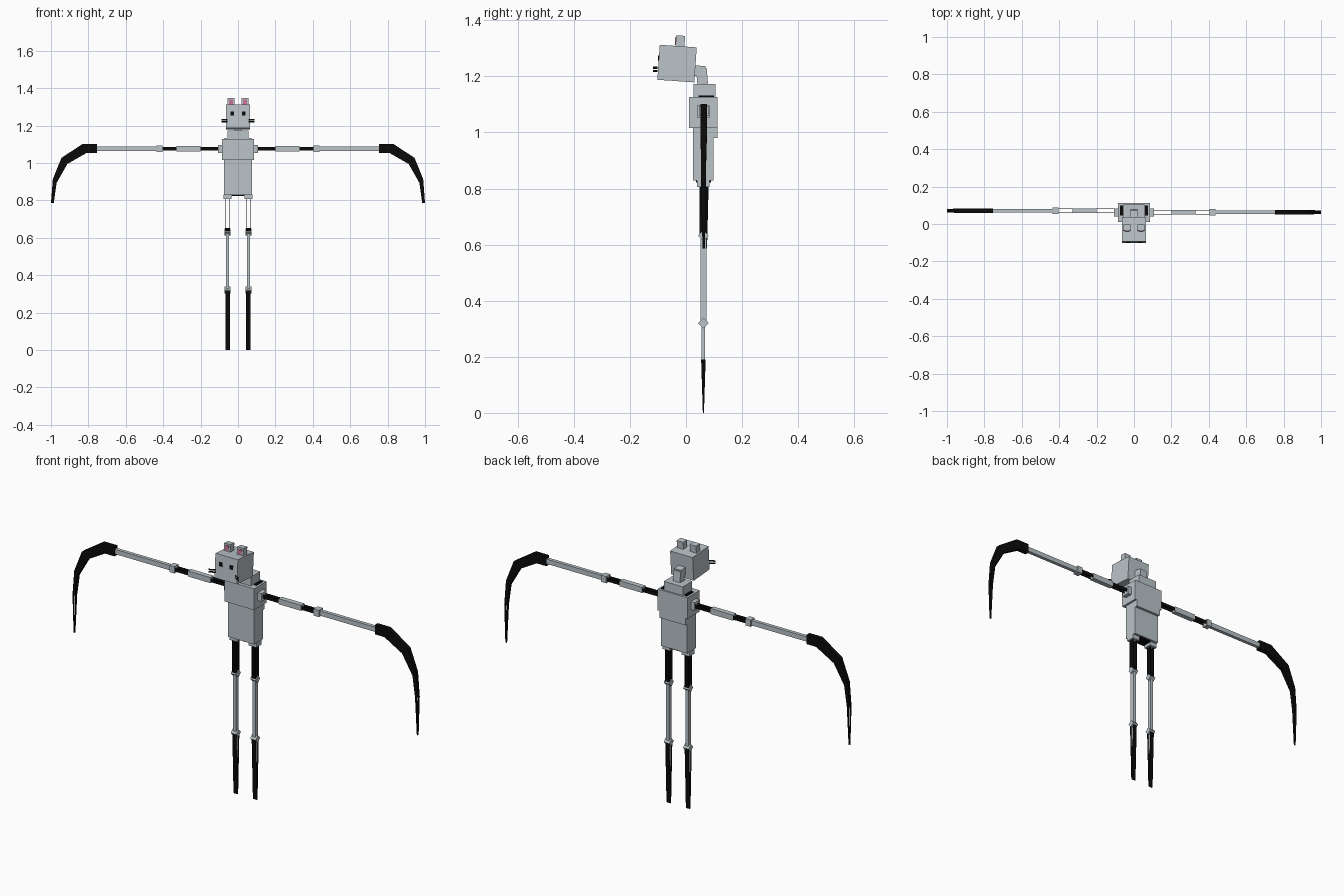
import bpy, math
from mathutils import Matrix, Vector

if "Cube" in bpy.data.objects:
    bpy.data.objects.remove(bpy.data.objects["Cube"])


def material(name, rgb):
    m = bpy.data.materials.new(name)
    m.diffuse_color = (*rgb, 1)
    m.use_nodes = True
    m.node_tree.nodes["Principled BSDF"].inputs["Base Color"].default_value = m.diffuse_color
    return m


GREY = material("pale_grey", (0.49, 0.55, 0.58))
BLACK = material("black", (0.003, 0.003, 0.003))
PINK = material("pink", (0.55, 0.16, 0.30))


def mesh(name, verts, faces, mat):
    me = bpy.data.meshes.new(name)
    me.from_pydata(verts, [], faces)
    me.materials.append(mat)
    ob = bpy.data.objects.new(name, me)
    bpy.context.collection.objects.link(ob)
    return ob


BOX_FACES = [(0, 1, 3, 2), (4, 6, 7, 5), (0, 4, 5, 1), (2, 3, 7, 6), (0, 2, 6, 4), (1, 5, 7, 3)]


def box(name, x, y, z, mat=GREY, tilt=0, pivot=None):
    """Box from ranges, optionally tilted about the x direction."""
    x, y, z = sorted(x), sorted(y), sorted(z)
    c = Vector(pivot or (sum(x) / 2, sum(y) / 2, sum(z) / 2))
    r = Matrix.Rotation(math.radians(tilt), 3, 'X')
    v = [r @ (Vector((a, b, d)) - c) + c for a in x for b in y for d in z]
    return mesh(name, v, BOX_FACES, mat)


def head_box(name, x, y, z, mat=GREY):
    return box(name, x, y, z, mat, -4, (0, -0.032, 1.245))


# Torso
box("chest", (-.086, .086), (.01, .112), (1.016, 1.127))
box("chest_back_flap", (-.075, .075), (.09, .112), (.98, 1.016))
box("abdomen", (-.075, .075), (.025, .098), (.828, 1.016))
box("collar", (-.055, .055), (.027, .105), (1.127, 1.173))
box("pelvis_gap", (-.034, .034), (.035, .09), (.822, .828), BLACK)

# Neck
box("neck_lower", (-.02, .02), (.038, .076), (1.173, 1.228), GREY, 5)
box("neck_upper", (-.02, .02), (.024, .068), (1.2, 1.238), GREY, -5)

# Head
head_box("head", (-.065, .065), (-.098, .034), (1.183, 1.308))

for s, side in ((-1, "left"), (1, "right")):
    # Ears, eyes and whiskers
    head_box("ear_" + side, (s * .019, s * .056), (-.042, -.01), (1.305, 1.346))
    head_box("ear_inner_" + side, (s * .028, s * .047), (-.045, -.042), (1.313, 1.338), PINK)
    head_box("eye_" + side, (s * .021, s * .040), (-.101, -.098), (1.250, 1.270), BLACK)
    for i, z in enumerate((1.219, 1.231)):
        mesh(f"whisker_{side}_{i}",
             [(s * .055, -.102, z - .004), (s * .055, -.102, z + .004),
              (s * .087, -.118, z + .004), (s * .087, -.118, z - .004)],
             [(0, 1, 2, 3)], BLACK)

    # Shoulder
    box("shoulder_strip_" + side, (s * .06, s * .075), (.045, .1), (1.127, 1.131), BLACK)
    box("shoulder_" + side, (s * .08, s * .108), (.04, .083), (1.054, 1.096))

    # Arm: grey blocks joined by paired black plates
    ay = .071 if s < 0 else .063
    box("upper_arm_" + side, (s * .2, s * .33), (ay - .013, ay + .013), (1.062, 1.091))
    box("elbow_" + side, (s * .405, s * .435), (ay - .017, ay + .017), (1.059, 1.094))
    box("forearm_" + side, (s * .435, s * .757), (ay - .009, ay + .009), (1.064, 1.089))
    for a, b in ((.108, .2), (.33, .405)):
        for k in (-1, 1):
            yc = ay + k * .011
            box("arm_plate_" + side, (s * a, s * b), (yc - .001, yc + .001), (1.067, 1.086), BLACK)

    # Drooping hand: curved solid, then a tapered tip of two plates
    outer = [(.755, 1.102), (.83, 1.102), (.944, 1.027), (.99, .914), (1.0, .786)]
    inner = [(.755, 1.053), (.81, 1.053), (.912, .995), (.97, .893), (.985, .786)]
    verts, faces = [], []
    for i, (o, n) in enumerate(zip(outer, inner)):
        t = .012 if i < 3 else .009
        verts += [(s * o[0], ay - t, o[1]), (s * o[0], ay + t, o[1]),
                  (s * n[0], ay + t, n[1]), (s * n[0], ay - t, n[1])]
        if i:
            b = 4 * i
            faces += [(b - 4 + j, b - 4 + (j + 1) % 4, b + (j + 1) % 4, b + j) for j in range(4)]
    faces += [(0, 1, 2, 3), (16, 17, 18, 19)]
    mesh("hand_" + side, verts, faces, BLACK)
    for x0, x1 in ((1.0, .997), (.985, .992)):
        mesh("hand_tip_" + side,
             [(s * x0, ay - .009, .786), (s * x0, ay + .009, .786),
              (s * x1, ay + .004, .586), (s * x1, ay - .004, .586)],
             [(0, 1, 2, 3)], BLACK)

    # Leg
    lx, ly = s * .056, .062
    box("hip_" + side, (lx - .022, lx + .022), (ly - .022, ly + .022), (.806, .83))
    for k in (-1, 1):
        xc = lx + k * .011
        box("thigh_plate_" + side, (xc - .0015, xc + .0015), (ly - .014, ly + .014), (.63, .806), BLACK)
    box("thigh_end_" + side, (lx - .012, lx + .012), (ly - .014, ly + .014), (.636, .652), BLACK)
    for joint, z in (("knee", .631), ("ankle", .32)):
        box(f"{joint}_{side}", (lx - .016, lx + .016), (ly - .0135, ly + .0135),
            (z - .0135, z + .0135), GREY, 45)
    box("shin_" + side, (lx - .009, lx + .009), (ly - .0105, ly + .0105), (.32, .63))

    # Foot: front and back plates meeting at the ground around a grey core
    box("foot_core_" + side, (lx - .008, lx + .008), (ly - .006, ly + .006), (.19, .32))
    for k in (-1, 1):
        mesh("foot_plate_" + side,
             [(lx - .012, ly + k * .012, .312), (lx + .012, ly + k * .012, .312),
              (lx + .012, ly + k * .002, 0), (lx - .012, ly + k * .002, 0)],
             [(0, 1, 2, 3)], BLACK)
    for k in (-1, 1):
        xs = lx + k * .010
        mesh("foot_side_" + side,
             [(xs, ly - .008, .19), (xs, ly + .008, .19), (xs, ly + .002, 0), (xs, ly - .002, 0)],
             [(0, 1, 2, 3)], BLACK)
